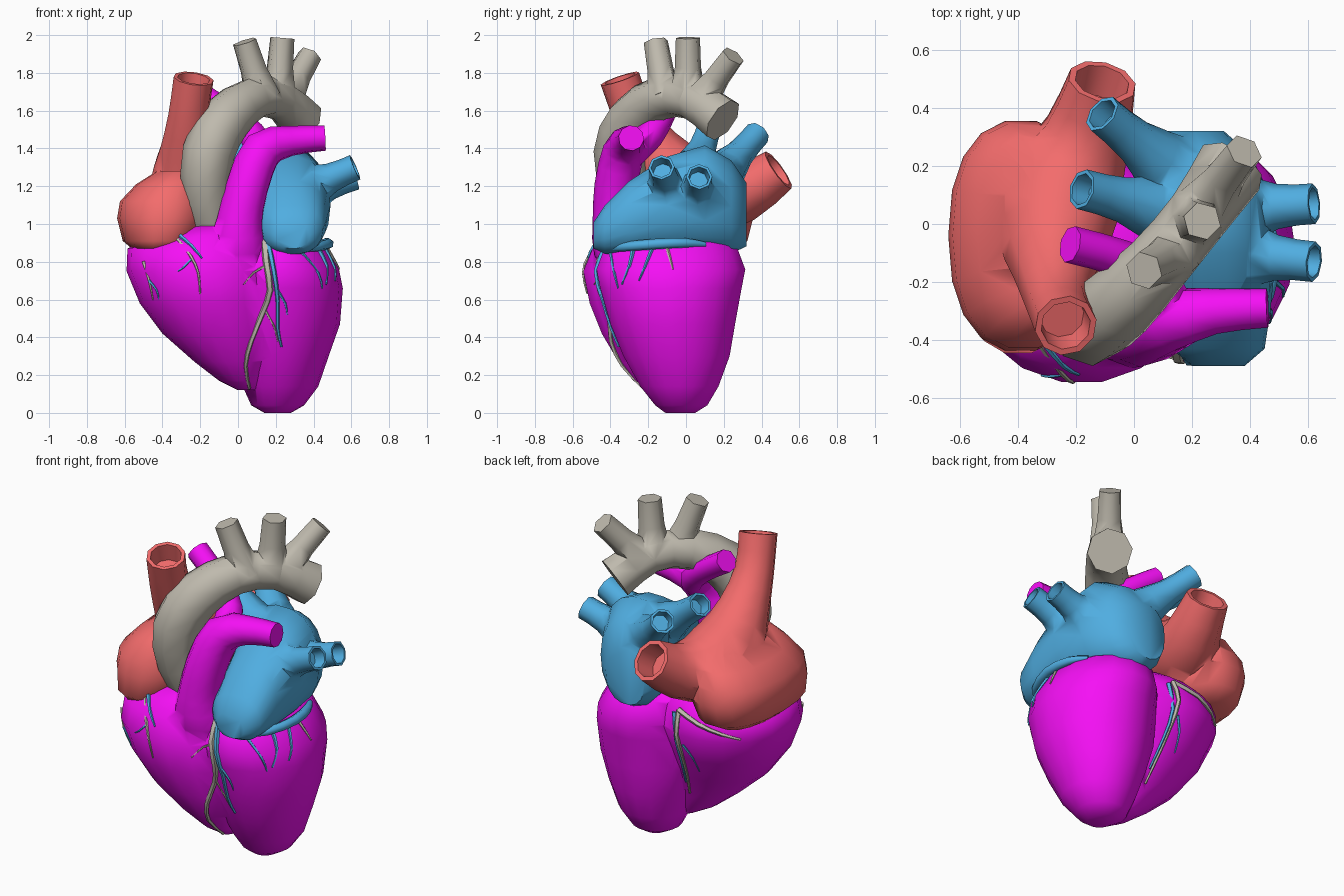
import bpy, bmesh, math
from mathutils import Vector
from mathutils.bvhtree import BVHTree

if "Cube" in bpy.data.objects:
    bpy.data.objects.remove(bpy.data.objects["Cube"])


def material(name, rgb):
    m = bpy.data.materials.new(name)
    m.diffuse_color = (*rgb, 1)
    m.use_nodes = True
    m.node_tree.nodes["Principled BSDF"].inputs["Base Color"].default_value = m.diffuse_color
    return m


MAGENTA = material("magenta", (0.92, 0.005, 0.92))
CORAL = material("coral", (0.90, 0.15, 0.15))
BLUE = material("blue", (0.08, 0.42, 0.75))
STONE = material("stone", (0.52, 0.49, 0.42))


def skin(name, rings, mat):
    """Closed surface through a list of equal-length point rings."""
    bm = bmesh.new()
    loops = [[bm.verts.new(p) for p in r] for r in rings]
    n = len(loops[0])
    for a, b in zip(loops, loops[1:]):
        for i in range(n):
            j = (i + 1) % n
            bm.faces.new((a[i], a[j], b[j], b[i]))
    bm.faces.new(loops[0][::-1])
    bm.faces.new(loops[-1])
    bmesh.ops.recalc_face_normals(bm, faces=bm.faces)
    me = bpy.data.meshes.new(name)
    bm.to_mesh(me)
    bm.free()
    me.materials.append(mat)
    ob = bpy.data.objects.new(name, me)
    bpy.context.collection.objects.link(ob)
    return ob


def body(name, sections, mat, axis="z", sides=18, power=2.0):
    """Stack of (super)ellipses: (height, centre a, centre b, radius a, radius b)."""
    def bulge(v):
        return math.copysign(abs(v) ** (2 / power), v)
    rings = []
    for h, ca, cb, ra, rb in sections:
        ring = []
        for i in range(sides):
            t = 2 * math.pi * i / sides
            a, b = ca + ra * bulge(math.cos(t)), cb + rb * bulge(math.sin(t))
            ring.append((a, b, h) if axis == "z" else (a, h, b))
        rings.append(ring)
    return skin(name, rings, mat)


def spline(pts, steps):
    """Catmull-Rom resampling of 4D points (x, y, z, radius)."""
    p = [Vector(q) for q in pts]
    p = [2 * p[0] - p[1]] + p + [2 * p[-1] - p[-2]]
    out = []
    for a, b, c, d in zip(p, p[1:], p[2:], p[3:]):
        for s in range(steps):
            t = s / steps
            out.append(0.5 * (2 * b + (c - a) * t + (2 * a - 5 * b + 4 * c - d) * t * t
                              + (3 * b - a - 3 * c + d) * t ** 3))
    return out + [p[-2]]


def tube(name, pts, mat, sides=10, steps=2, open_start=False, open_end=False):
    q = spline(pts, steps)
    c, r = [v.xyz for v in q], [v.w for v in q]
    tan = [(c[min(i + 1, len(c) - 1)] - c[max(i - 1, 0)]).normalized() for i in range(len(c))]
    st = [(c[i], tan[i], r[i]) for i in range(len(c))]
    if open_start:      # thin wall and recessed floor
        st = [(c[0] + tan[0] * r[0], tan[0], r[0] * .72), (c[0], tan[0], r[0] * .8)] + st
    if open_end:
        st += [(c[-1], tan[-1], r[-1] * .8), (c[-1] - tan[-1] * r[-1], tan[-1], r[-1] * .72)]
    u = st[0][1].orthogonal().normalized()
    rings = []
    for p, t, rad in st:
        u = (u - t * u.dot(t)).normalized()
        v = t.cross(u)
        rings.append([p + rad * (u * math.cos(2 * math.pi * i / sides) + v * math.sin(2 * math.pi * i / sides))
                      for i in range(sides)])
    return skin(name, rings, mat)


def union(base, parts):
    for part in parts:
        m = base.modifiers.new("union", "BOOLEAN")
        m.operation, m.solver, m.object = "UNION", "EXACT", part
        bpy.context.view_layer.objects.active = base
        bpy.ops.object.modifier_apply(modifier=m.name)
        bpy.data.objects.remove(part)
    return base


# Ventricles: left chamber with the apex, right chamber wrapping its front
ventricles = body("ventricles", [
    (0, .21, -.03, .07, .08), (.04, .21, -.025, .14, .14), (.14, .225, -.035, .20, .21),
    (.30, .225, -.05, .255, .285), (.47, .225, -.07, .315, .335), (.66, .23, -.08, .325, .38),
    (.76, .22, -.08, .315, .40), (.89, .19, -.08, .27, .35), (.96, .19, -.08, .18, .23)], MAGENTA)
right_chamber = body("right_chamber", [
    (.12, .05, -.13, .05, .08), (.17, .01, -.15, .11, .13), (.27, -.03, -.17, .20, .19),
    (.42, -.09, -.18, .31, .27), (.58, -.15, -.17, .37, .345), (.75, -.18, -.15, .41, .40),
    (.87, -.20, -.135, .385, .365), (.94, -.16, -.14, .29, .31), (.99, -.11, -.15, .18, .24)], MAGENTA)

# Pulmonary artery: trunk into the left branch, and a right branch under the arch
trunk = tube("trunk", [(.0, -.27, .78, .18), (.0, -.34, .90, .16), (.01, -.37, 1.02, .125),
                       (.05, -.37, 1.2, .115), (.13, -.33, 1.39, .11), (.28, -.30, 1.44, .08),
                       (.46, -.29, 1.455, .068)], MAGENTA)
branch = tube("branch", [(.12, -.30, 1.38, .09), (.08, -.19, 1.47, .075),
                         (-.04, -.12, 1.58, .065), (-.22, -.07, 1.70, .065)], MAGENTA, 8)
union(ventricles, [right_chamber, trunk, branch])

# Right atrium with upper and lower great veins
right_atrium = body("right_atrium", [
    (.86, -.42, -.08, .13, .32), (.91, -.40, -.06, .21, .39), (1.03, -.39, -.04, .25, .40),
    (1.12, -.38, -.04, .245, .39), (1.21, -.35, -.03, .19, .34), (1.28, -.31, -.05, .12, .26)],
    CORAL, power=2.3)
veins = tube("great_veins", [
    (-.235, -.35, 1.77, .108), (-.26, -.28, 1.58, .11), (-.27, -.17, 1.40, .145), (-.27, -.04, 1.24, .20),
    (-.24, .12, 1.15, .21), (-.16, .31, 1.17, .155), (-.11, .49, 1.285, .12)],
    CORAL, 10, 2, True, True)
union(right_atrium, [veins])

# Left atrium with four lung veins
left_atrium = body("left_atrium", [
    (-.49, .29, .94, .09, .07), (-.43, .29, .97, .16, .13), (-.30, .285, 1.03, .185, .20),
    (-.10, .27, 1.10, .22, .26), (.10, .235, 1.13, .235, .29), (.24, .20, 1.09, .20, .25),
    (.32, .18, 1.05, .13, .17)], BLUE, "y", power=2.3)
lung_veins = [((.34, -.10, 1.18), (.62, -.13, 1.30)), ((.34, .05, 1.16), (.62, .07, 1.25)),
              ((.14, .17, 1.24), (-.11, .38, 1.48)), ((.13, .04, 1.26), (-.18, .12, 1.50))]
parts = []
for a, b in lung_veins:
    mid = Vector(a).lerp(Vector(b), .55)
    parts.append(tube("lung_vein", [(*a, .14), (*mid, .078), (*b, .07)], BLUE, 8, 2, False, True))
union(left_atrium, parts)

# Aorta: arch with three upper branches
aorta = tube("aorta", [
    (-.10, -.22, .92, .12), (-.165, -.31, 1.14, .13), (-.155, -.35, 1.38, .14),
    (-.06, -.28, 1.56, .135), (.08, -.14, 1.665, .115), (.22, .03, 1.66, .11),
    (.335, .195, 1.55, .125)], STONE, 8)
arch_branches = [((.13, -.11, 1.67), (.035, -.16, 1.965)), ((.21, .01, 1.67), (.235, .01, 1.985)),
                 ((.25, .08, 1.66), (.38, .25, 1.89))]
parts = []
for a, b in arch_branches:
    mid = Vector(a).lerp(Vector(b), .5)
    parts.append(tube("arch_branch", [(*a, .10), (*mid, .072), (*b, .066)], STONE, 6, 1))
union(aorta, parts)

# Main vein in the groove below the left atrium
tube("groove_vein", [(.30, -.45, .87, .015), (.42, -.33, .88, .025), (.48, -.15, .895, .028),
                     (.46, .0, .90, .025), (.41, .1, .89, .015)], BLUE, 6)

# Surface vessels, laid on the ventricles by projecting from one side
me = ventricles.data
tree = BVHTree.FromPolygons([v.co for v in me.vertices], [p.vertices for p in me.polygons])
SIDES = {"front": (0, -1), "back": (0, 1), "right": (1, 0)}


def vessel(name, side, path, r, mat):
    dx, dy = SIDES[side]
    pts = []
    for k, (h, z) in enumerate(path):
        start = Vector((h, dy * 3, z)) if dx == 0 else Vector((dx * 3, h, z))
        hit = tree.ray_cast(start, Vector((-dx, -dy, 0)))[0]
        if hit:
            p = hit + Vector((dx, dy, 0)) * r * .3
            pts.append((*p, r * (1 - .6 * k / (len(path) - 1))))
    if len(pts) > 1:
        tube(name, pts, mat, 5, 2)


for name, side, path, r, mat in [
    ("front_artery", "front", [(.14, .92), (.15, .8), (.17, .65), (.13, .53), (.07, .38), (.04, .25), (.06, .13)], .022, STONE),
    ("front_artery_twig", "front", [(.14, .55), (.19, .46), (.21, .38)], .008, STONE),
    ("front_artery_twig", "front", [(.15, .78), (.08, .74), (.03, .68)], .008, STONE),
    ("front_vein", "front", [(.16, .9), (.19, .75), (.21, .6), (.21, .45), (.23, .35)], .016, BLUE),
    ("front_vein_twig", "front", [(.20, .66), (.25, .58), (.26, .52)], .009, BLUE),
    ("right_front_artery", "front", [(-.33, .93), (-.25, .83), (-.21, .74), (-.20, .63)], .011, STONE),
    ("right_front_vein", "front", [(-.31, .94), (-.24, .88), (-.19, .82)], .013, BLUE),
    ("right_front_twig", "front", [(-.24, .82), (-.29, .77), (-.32, .75)], .008, BLUE),
    ("margin_artery", "front", [(-.50, .80), (-.47, .70), (-.45, .60)], .011, STONE),
    ("margin_vein", "front", [(-.47, .70), (-.43, .65), (-.42, .6)], .009, BLUE),
    ("side_vein", "right", [(-.28, .87), (-.30, .78), (-.34, .68)], .013, BLUE),
    ("side_vein", "right", [(-.18, .87), (-.22, .77), (-.25, .70)], .011, BLUE),
    ("side_vein", "right", [(-.40, .86), (-.38, .74), (-.36, .66)], .011, BLUE),
    ("side_artery", "right", [(-.10, .87), (-.08, .80), (-.07, .76)], .01, STONE),
    ("back_artery", "back", [(-.10, .88), (-.11, .75), (-.10, .6), (-.08, .45), (-.05, .3)], .016, STONE),
    ("back_vein", "back", [(-.07, .86), (-.09, .7), (-.08, .55), (-.05, .38)], .015, BLUE),
    ("back_vein_twig", "back", [(-.13, .68), (-.17, .6), (-.18, .5)], .009, BLUE),
    ("back_groove_artery", "back", [(-.10, .88), (-.25, .84), (-.38, .80), (-.46, .77)], .018, STONE),
]:
    vessel(name, side, path, r, mat)

# Smooth shading with crisp cut ends
bpy.ops.object.select_all(action="DESELECT")
for ob in bpy.context.scene.objects:
    ob.select_set(True)
bpy.context.view_layer.objects.active = ventricles
bpy.ops.object.shade_smooth_by_angle(angle=math.radians(62))
